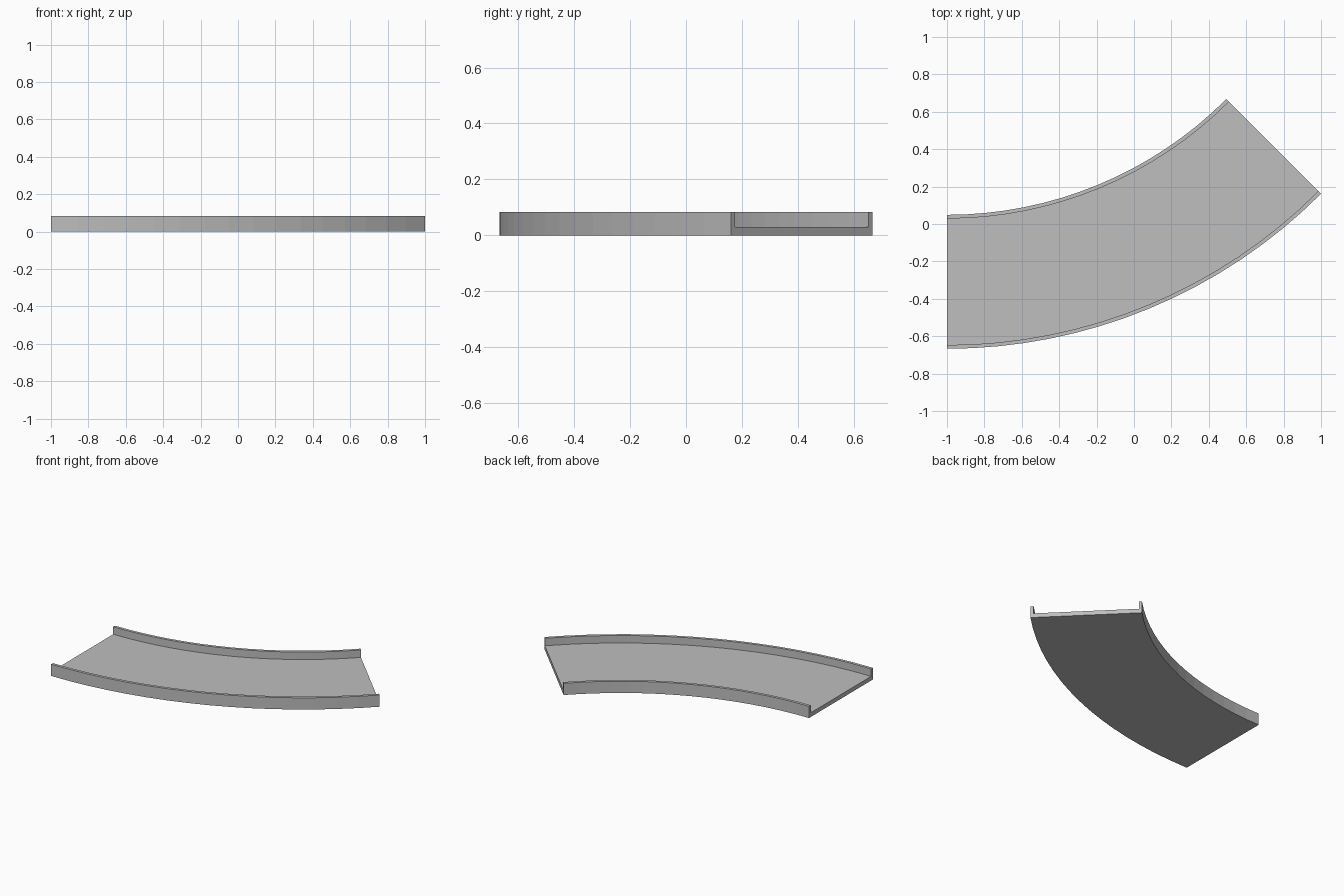
import bpy
import bmesh
from math import radians
from mathutils import Matrix, Vector

cube = bpy.data.objects.get("Cube")
if cube:
    bpy.data.objects.remove(cube, do_unlink=True)

# Dimensions of the curved channel
OUTER, INNER = 2.828, 2.112
WALL, FLOOR, HEIGHT = 0.02, 0.03, 0.083
ANGLE, STEPS = radians(45), 16
CENTRE = Vector((-1, 2.161, 0))

grey = bpy.data.materials.new("plain grey")
grey.use_nodes = True
colour = (0.52, 0.52, 0.52, 1)
grey.diffuse_color = colour
grey.node_tree.nodes["Principled BSDF"].inputs["Base Color"].default_value = colour

# U-shaped cross-section: a floor with a low kerb on each side
section = [
    (OUTER, 0), (OUTER, HEIGHT), (OUTER - WALL, HEIGHT), (OUTER - WALL, FLOOR),
    (INNER + WALL, FLOOR), (INNER + WALL, HEIGHT), (INNER, HEIGHT), (INNER, 0),
]

# Sweep the section round the bend centre
bm = bmesh.new()
rings = []
for i in range(STEPS + 1):
    turn = Matrix.Rotation(ANGLE * i / STEPS, 3, "Z")
    rings.append([bm.verts.new(CENTRE + turn @ Vector((0, -r, z))) for r, z in section])
for a, b in zip(rings, rings[1:]):
    for j in range(len(section)):
        k = (j + 1) % len(section)
        bm.faces.new((a[j], a[k], b[k], b[j]))

# Close both ends
bm.faces.new(rings[0])
bm.faces.new(rings[-1])
bmesh.ops.recalc_face_normals(bm, faces=bm.faces)

mesh = bpy.data.meshes.new("curved_channel")
bm.to_mesh(mesh)
bm.free()
mesh.materials.append(grey)
channel = bpy.data.objects.new("curved_channel", mesh)
bpy.context.collection.objects.link(channel)
